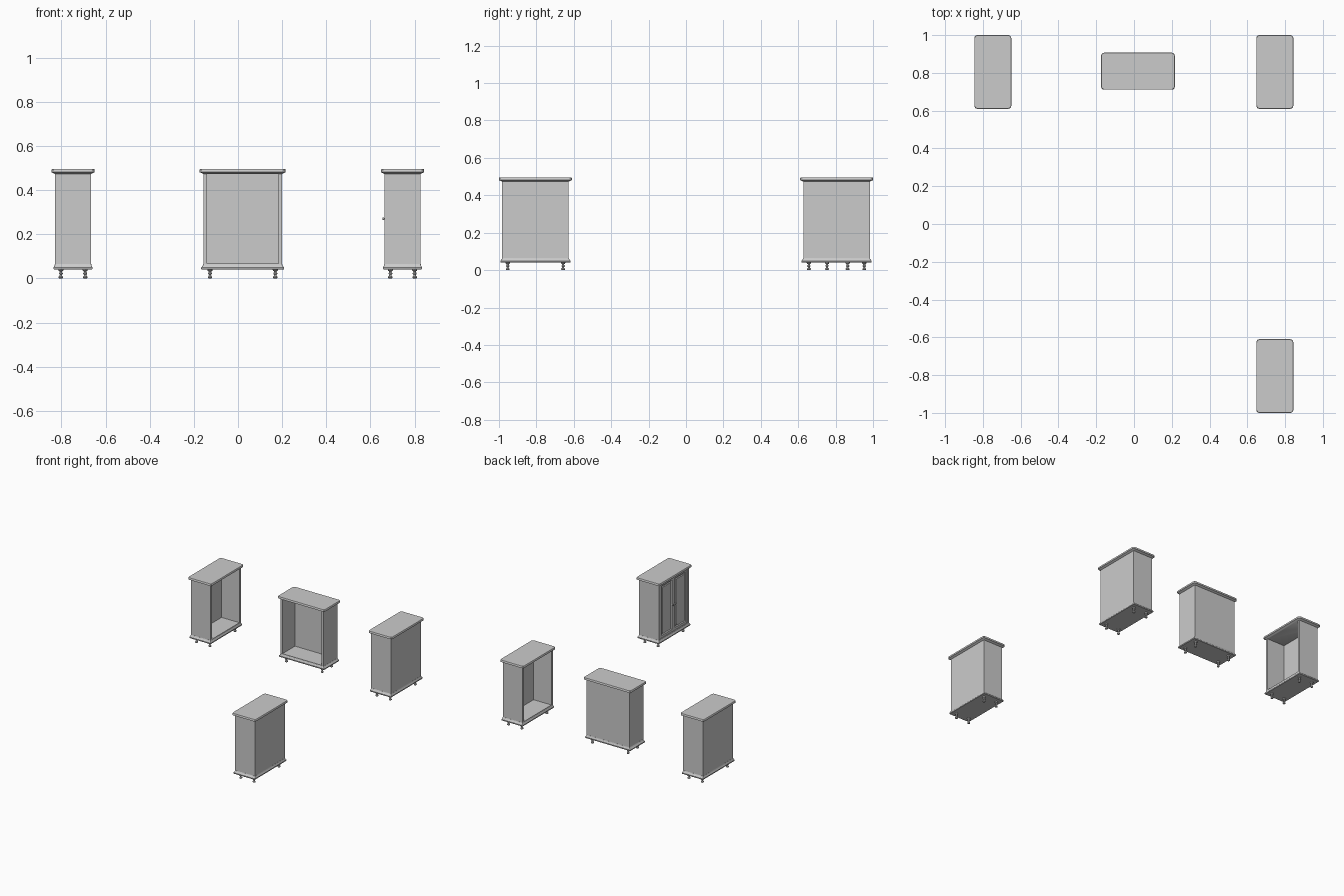
import bpy, bmesh, math
from mathutils import Matrix, Vector

if "Cube" in bpy.data.objects:
    bpy.data.objects.remove(bpy.data.objects["Cube"])


def add(name, bm, place, smooth=False):
    bmesh.ops.recalc_face_normals(bm, faces=bm.faces)
    me = bpy.data.meshes.new(name)
    bm.to_mesh(me)
    bm.free()
    ob = bpy.data.objects.new(name, me)
    bpy.context.collection.objects.link(ob)
    ob.matrix_world = place
    if smooth:
        bpy.ops.object.select_all(action='DESELECT')
        ob.select_set(True)
        bpy.context.view_layer.objects.active = ob
        bpy.ops.object.shade_smooth_by_angle(angle=math.radians(35))
    return ob


def skin(bm, rings):
    """Join equal rings of points and cap both ends."""
    vs = [[bm.verts.new(p) for p in r] for r in rings]
    n = len(vs[0])
    for a, b in zip(vs, vs[1:]):
        for i in range(n):
            j = (i + 1) % n
            bm.faces.new((a[i], a[j], b[j], b[i]))
    bm.faces.new(vs[0][::-1])
    bm.faces.new(vs[-1])


def rounded_slab(name, place, profile):
    """profile rows: z, half width, half depth, corner radius"""
    bm = bmesh.new()
    rings = []
    for z, w, d, r in profile:
        ring = []
        for k, (sx, sy) in enumerate(((1, 1), (-1, 1), (-1, -1), (1, -1))):
            for i in range(5):
                a = math.pi / 2 * (k + i / 4)
                ring.append((sx * (w - r) + r * math.cos(a), sy * (d - r) + r * math.sin(a), z))
        rings.append(ring)
    skin(bm, rings)
    return add(name, bm, place, True)


def box(bm, lo, hi):
    lo, hi = Vector(lo), Vector(hi)
    m = Matrix.Translation((lo + hi) / 2) @ Matrix.Diagonal((*(hi - lo), 1))
    return bmesh.ops.create_cube(bm, size=1, matrix=m)['verts']


def turned(name, place, profile, n=16):
    bm = bmesh.new()
    skin(bm, [[(r * math.cos(math.tau * i / n), r * math.sin(math.tau * i / n), z)
               for i in range(n)] for z, r in profile])
    return add(name, bm, place, True)


HW, HD, T = 0.178, 0.082, 0.016      # body half width, half depth, board thickness
FLOOR, CEIL = 0.068, 0.474
FOOT = [(0, .007), (.003, .010), (.008, .010), (.011, .006), (.017, .005), (.020, .009),
        (.024, .009), (.027, .006), (.032, .006), (.035, .011), (.042, .012)]


def door(place, x0, x1):
    bm = bmesh.new()
    front = -HD + 0.004
    box(bm, (x0, front, FLOOR), (x1, front + .013, CEIL))
    face = min(bm.faces, key=lambda f: f.calc_center_median().y)
    # recessed panel with a raised field
    for thick, depth in ((.026, 0), (.005, -.007), (.010, 0), (.006, .005)):
        bmesh.ops.inset_region(bm, faces=[face], thickness=thick, depth=0)
        for v in face.verts:
            v.co.y -= depth
    add("door", bm, place)


def cabinet(x, y, turn, doors=False):
    place = Matrix.Translation((x, y, 0)) @ Matrix.Rotation(math.radians(turn), 4, 'Z')
    # carcass: U-shaped shell, open on its front
    bm = bmesh.new()
    plan = [(-HW, -HD), (-HW, HD), (HW, HD), (HW, -HD),
            (HW - T, -HD), (HW - T, HD - T), (-HW + T, HD - T), (-HW + T, -HD)]
    f = bm.faces.new([bm.verts.new((px, py, .05)) for px, py in plan])
    ext = bmesh.ops.extrude_face_region(bm, geom=[f])
    for v in ext['geom']:
        if isinstance(v, bmesh.types.BMVert):
            v.co.z = .478
    add("carcass", bm, place)
    # floor board
    bm = bmesh.new()
    box(bm, (-HW + T, -HD, .055), (HW - T, HD - T, FLOOR))
    add("floor_board", bm, place)
    # moulded plinth and top
    rounded_slab("plinth", place, [
        (.041, .186, .0865, .003), (.043, .188, .0885, .004), (.050, .188, .0885, .004),
        (.053, .1845, .086, .003), (.058, .181, .084, .003), (.065, .1785, .0825, .002)])
    rounded_slab("top_board", place, [
        (CEIL - .001, .1785, .0825, .003), (.476, .183, .087, .008), (.479, .190, .093, .013),
        (.481, .195, .098, .016), (.492, .195, .098, .016), (.495, .193, .096, .016)])
    # turned feet
    for sx in (-1, 1):
        for sy in (-1, 1):
            turned("foot", place @ Matrix.Translation((sx * .148, sy * .055, 0)), FOOT)
    # pair of panelled doors with knobs
    if doors:
        for s in (-1, 1):
            a, b = sorted((s * .001, s * (HW - T - .001)))
            door(place, a, b)
            turned("door_knob", place @ Matrix.Translation((s * .014, -HD + .004, .27))
                   @ Matrix.Rotation(math.pi / 2, 4, 'X'),
                   [(0, .003), (.005, .003), (.007, .006), (.011, .006), (.013, .003)], 12)


cabinet(.021, .809, 0)
cabinet(-.7475, .805, 90)
cabinet(.7455, .805, -90)
cabinet(.7455, -.805, -90, doors=True)
